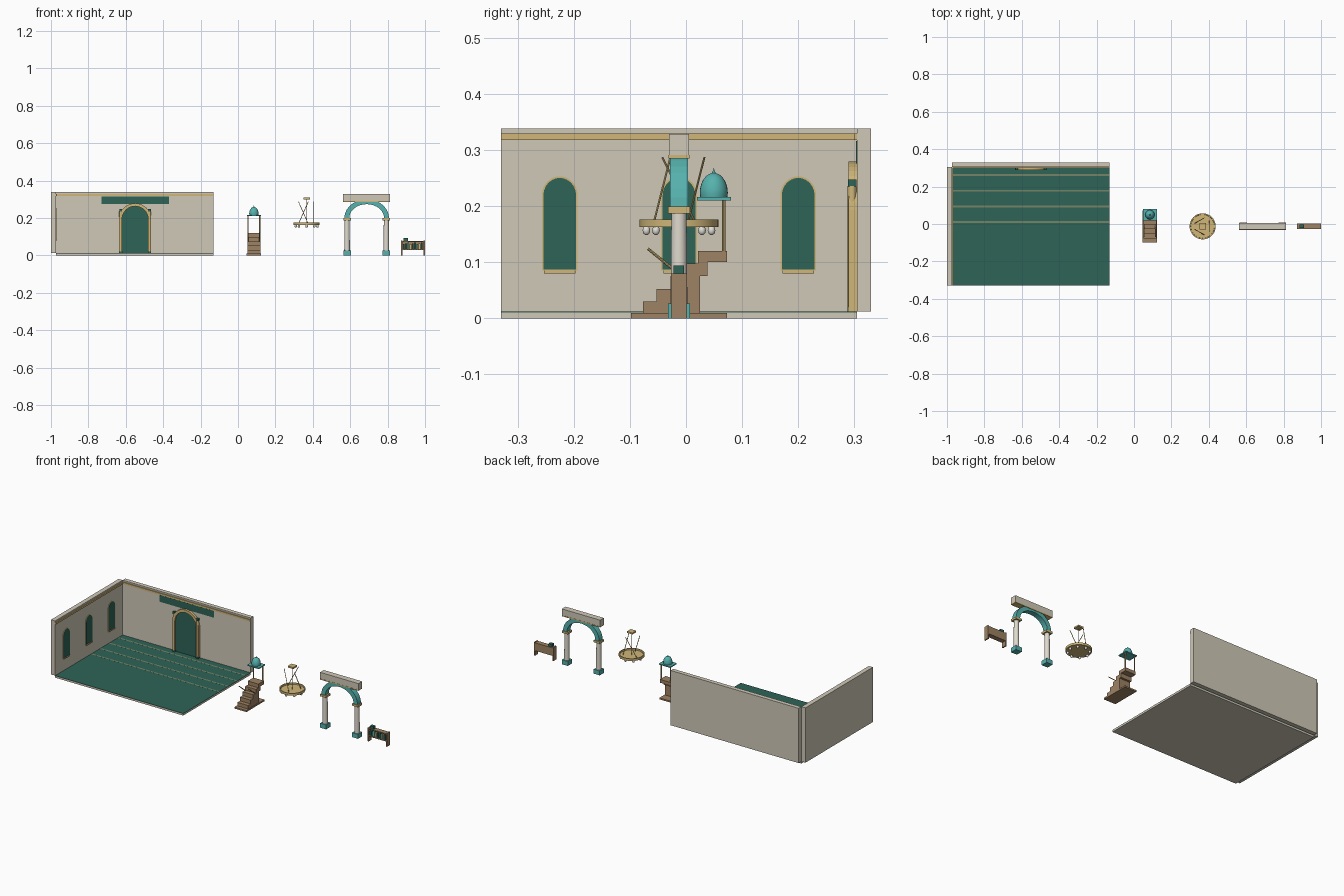
import bpy, bmesh, math
from mathutils import Vector

if "Cube" in bpy.data.objects:
    bpy.data.objects.remove(bpy.data.objects["Cube"])


def material(name, r, g, b):
    m = bpy.data.materials.new(name)
    lin = [((c / 255 + 0.055) / 1.055) ** 2.4 for c in (r, g, b)]
    m.diffuse_color = (*lin, 1)
    m.use_nodes = True
    m.node_tree.nodes["Principled BSDF"].inputs["Base Color"].default_value = m.diffuse_color
    return m


PLASTER = material("warm_plaster", 208, 201, 184)
MARBLE = material("pale_marble", 224, 218, 206)
GOLD = material("soft_gold", 208, 182, 120)
GREEN = material("deep_green", 46, 99, 87)
TEAL = material("teal", 86, 178, 174)
WOOD = material("brown_wood", 158, 130, 99)
GLASS = material("lamp_glass", 226, 224, 218)
STRIPE = material("carpet_stripe", 118, 132, 103)


def finish(name, bm, mat, smooth=False):
    bmesh.ops.recalc_face_normals(bm, faces=bm.faces)
    me = bpy.data.meshes.new(name)
    bm.to_mesh(me)
    bm.free()
    me.materials.append(mat)
    ob = bpy.data.objects.new(name, me)
    bpy.context.collection.objects.link(ob)
    if smooth:
        bpy.context.view_layer.objects.active = ob
        ob.select_set(True)
        bpy.ops.object.shade_smooth_by_angle(angle=math.radians(40))
        ob.select_set(False)
    return ob


def box(name, x0, x1, y0, y1, z0, z1, mat):
    bm = bmesh.new()
    bmesh.ops.create_cube(bm, size=1)
    for v in bm.verts:
        v.co = ((x0 + x1) / 2 + v.co.x * (x1 - x0),
                (y0 + y1) / 2 + v.co.y * (y1 - y0),
                (z0 + z1) / 2 + v.co.z * (z1 - z0))
    return finish(name, bm, mat)


def prism(name, pts, axis, a, b, mat):
    """Extrude a 2D outline (u, z) along x or y from a to b."""
    bm = bmesh.new()
    put = (lambda u, z, t: (t, u, z)) if axis == "x" else (lambda u, z, t: (u, t, z))
    f = bm.faces.new([bm.verts.new(put(u, z, a)) for u, z in pts])
    new = bmesh.ops.extrude_face_region(bm, geom=[f])["geom"]
    d = Vector(put(0, 0, b - a))
    bmesh.ops.translate(bm, vec=d, verts=[v for v in new if isinstance(v, bmesh.types.BMVert)])
    return finish(name, bm, mat)


def lathe(name, prof, x, y, mat, n=24):
    bm = bmesh.new()
    vs = [bm.verts.new((x + r, y, z)) for r, z in prof]
    es = [bm.edges.new(p) for p in zip(vs, vs[1:])]
    bmesh.ops.spin(bm, geom=vs + es, cent=(x, y, 0), axis=(0, 0, 1),
                   angle=math.tau, steps=n, use_merge=True)
    bmesh.ops.remove_doubles(bm, verts=bm.verts, dist=1e-5)
    return finish(name, bm, mat, True)


def rod(name, a, b, r, mat, n=8):
    a, b = Vector(a), Vector(b)
    bm = bmesh.new()
    bmesh.ops.create_cone(bm, cap_ends=True, segments=n, radius1=r, radius2=r, depth=(b - a).length)
    q = (b - a).to_track_quat("Z", "Y")
    for v in bm.verts:
        v.co = q @ v.co + (a + b) / 2
    return finish(name, bm, mat, True)


def arch(c, w, z0, zs, rise, n=20):
    """Round-topped outline, from bottom right over the top to bottom left."""
    top = [(c + w * math.cos(math.pi * i / n), zs + rise * math.sin(math.pi * i / n)) for i in range(n + 1)]
    return [(c + w, z0)] + top + [(c - w, z0)]


def arch_band(c, w, z0, zs, rise, t):
    return arch(c, w, z0, zs, rise) + arch(c, w - t, z0, zs, rise - t)[::-1]


# Room: floor slab, carpet and two walls
XL, XR, YF, YB = -0.973, -0.13, -0.33, 0.305
box("floor_slab", XL, XR, YF, YB, 0, 0.0105, PLASTER)
box("carpet", XL, XR, YF, YB, 0.0105, 0.012, GREEN)
box("back_wall", XL, XR, YB, 0.33, 0.012, 0.338, PLASTER)
box("left_wall", -1, XL, YF, YB, 0.012, 0.338, PLASTER)
for i in range(4):
    y = 0.01 + i * 0.084
    box(f"carpet_row_{i}", XL, XR, y - 0.005, y + 0.005, 0.0118, 0.0123, STRIPE)

# Gold cornice bands and green wall panel
box("back_cornice", XL, XR, YB - 0.005, YB, 0.318, 0.329, GOLD)
box("left_cornice", XL, XL + 0.005, YF, YB, 0.318, 0.329, GOLD)
box("wall_panel", -0.73, -0.37, YB - 0.002, YB, 0.276, 0.316, GREEN)

# Prayer niche
NX = -0.55
prism("niche_panel", arch(NX, 0.074, 0.012, 0.19, 0.074), "y", 0.299, YB, GREEN)
prism("niche_frame", arch_band(NX, 0.086, 0.012, 0.193, 0.086, 0.016), "y", 0.29, YB, GOLD)
for s in (-1, 1):
    x = NX + s * 0.077
    rod("niche_column", (x, 0.296, 0.02), (x, 0.296, 0.236), 0.008, GOLD, 16)
    box("niche_capital", x - 0.007, x + 0.007, 0.289, 0.304, 0.235, 0.247, GREEN)
    box("niche_base", x - 0.009, x + 0.009, 0.288, 0.304, 0.012, 0.02, GREEN)

# Arched windows on the left wall
for y in (-0.225, -0.0125, 0.20):
    prism("window_pane", arch(y, 0.029, 0.087, 0.219, 0.031), "x", XL, XL + 0.003, GREEN)
    prism("window_frame", arch_band(y, 0.032, 0.085, 0.219, 0.034, 0.004), "x", XL, XL + 0.0025, GOLD)
    box("window_sill", XL, XL + 0.005, y - 0.028, y + 0.028, 0.08, 0.087, GOLD)

# Pulpit: base, stepped stair body, platform
PX0, PX1 = 0.05, 0.12
box("pulpit_base", PX0 - 0.005, PX1 + 0.004, -0.098, 0.073, 0, 0.009, WOOD)
stair = [(0.025, 0.009), (-0.077, 0.009)]
for i in range(5):
    y, z = -0.077 + i * 0.0245, 0.030 + i * 0.0225
    stair += [(y, z), (y + 0.0245, z)]
stair += [(0.073, 0.12), (0.073, 0.10), (0.038, 0.10), (0.038, 0.075), (0.025, 0.075)]
prism("pulpit_stair", stair, "x", PX0, PX1, WOOD)
for x in (PX0 + 0.004, PX1 - 0.004):
    rod("pulpit_rail", (x, -0.068, 0.124), (x, 0.0, 0.069), 0.0025, GOLD)
    rod("canopy_post", (x, 0.067, 0.10), (x, 0.067, 0.211), 0.003, GOLD)
# Pulpit canopy and dome
PX, PY = 0.085, 0.0495
box("canopy_plate", PX0 - 0.003, PX1 + 0.003, 0.02, 0.08, 0.21, 0.216, TEAL)
dome = [(0.024, 0.216), (0.025, 0.223)]
dome += [(0.025 * math.cos(a), 0.223 + 0.036 * math.sin(a)) for a in [math.pi / 2 * i / 10 for i in range(1, 10)]]
lathe("canopy_dome", [(0, 0.216)] + dome + [(0.002, 0.262), (0, 0.268)], PX, PY, TEAL)

# Chandelier: dish, lamps, slanted hangers, ceiling plate
CX, CY = 0.367, -0.0125
lathe("chandelier_dish", [(0, 0.164), (0.07, 0.163), (0.07, 0.176), (0.064, 0.176),
                          (0.063, 0.168), (0, 0.168)], CX, CY, GOLD, 32)
for i in range(8):
    a = math.tau * i / 8
    x, y = CX + 0.058 * math.cos(a), CY + 0.058 * math.sin(a)
    lathe("lamp", [(0.0068 * math.sin(math.pi * k / 8), 0.1565 - 0.0085 * math.cos(math.pi * k / 8))
                   for k in range(9)], x, y, GLASS, 12)
for i in range(3):
    a = math.tau * i / 3
    c = Vector((CX + 0.035 * math.cos(a), CY + 0.035 * math.sin(a), 0.228))
    lean = Vector((0.03 * math.sin(a), -0.03 * math.cos(a), 0.059))
    rod("hanger", c - lean, c + lean, 0.0018, GOLD)
rod("centre_hanger", (CX, CY, 0.168), (CX, CY, 0.302), 0.0018, GOLD)
box("ceiling_plate", CX - 0.018, CX + 0.018, CY - 0.018, CY + 0.018, 0.3, 0.309, GOLD)

# Free-standing arch
AX, AY = 0.688, -0.0125
for s in (-1, 1):
    x = AX + s * 0.105
    box("column_base", x - 0.02, x + 0.02, AY - 0.02, AY + 0.02, 0, 0.026, TEAL)
    lathe("column_shaft", [(0, 0.026), (0.015, 0.026), (0.0135, 0.188), (0, 0.188)], x, AY, MARBLE)
    box("column_capital", x - 0.02, x + 0.02, AY - 0.02, AY + 0.02, 0.187, 0.199, GOLD)
prism("arch_ring", arch_band(AX, 0.119, 0.199, 0.2, 0.1, 0.026), "y", AY - 0.016, AY + 0.016, TEAL)
box("beam_trim", AX - 0.126, AX + 0.126, AY - 0.0185, AY + 0.0185, 0.285, 0.291, GOLD)
box("beam", AX - 0.126, AX + 0.126, AY - 0.0175, AY + 0.0175, 0.291, 0.328, PLASTER)

# Bookshelf with books
BX0, BX1, BY0, BY1 = 0.872, 1.0, -0.027, 0.002
for x in (BX0, BX1 - 0.007):
    box("shelf_side", x, x + 0.007, BY0, BY1, 0, 0.08, WOOD)
box("shelf_board", BX0, BX1, BY0, BY1, 0.03, 0.035, WOOD)
box("shelf_top", BX0, BX1, BY0, BY1, 0.072, 0.077, WOOD)
box("shelf_back", BX0, BX1, BY1 - 0.003, BY1, 0.03, 0.077, WOOD)
for i in range(9):
    x = BX0 + 0.01 + i * 0.012
    h = 0.06 + 0.004 * (i % 3)
    box("book", x, x + 0.009, BY0 + 0.005, BY1 - 0.004, 0.035, h, (GREEN, GREEN, TEAL, GOLD)[i % 4])
box("top_book", BX0 + 0.014, BX0 + 0.036, -0.022, -0.004, 0.077, 0.094, GREEN)
